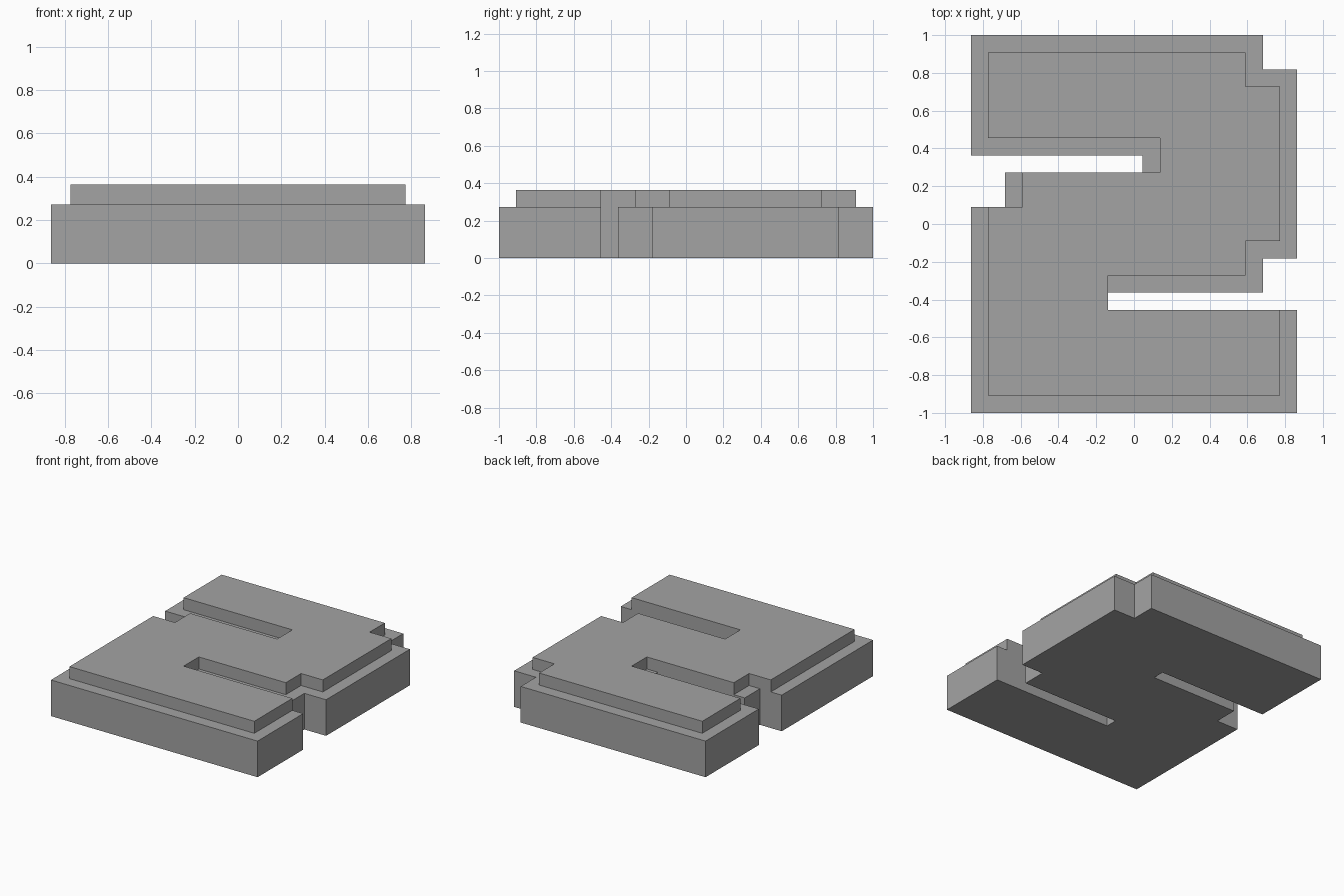
import bpy
import bmesh

# Remove the default cube
cube = bpy.data.objects.get("Cube")
if cube:
    bpy.data.objects.remove(cube, do_unlink=True)

UNIT = 1 / 22  # layout grid step


def make_material(name, colour):
    material = bpy.data.materials.new(name)
    material.use_nodes = True
    material.diffuse_color = colour
    shader = next(n for n in material.node_tree.nodes if n.type == "BSDF_PRINCIPLED")
    shader.inputs["Base Color"].default_value = colour
    return material


def stepped_outline(x_steps, y_steps):
    """Right-angled outline: each x is a vertical wall, each y the horizontal edge before it."""
    points = []
    for i, x in enumerate(x_steps):
        points.append((x, y_steps[i]))
        points.append((x, y_steps[(i + 1) % len(y_steps)]))
    return points


def make_slab(name, outline, bottom, top, material):
    bm = bmesh.new()
    verts = [bm.verts.new((x * UNIT, y * UNIT, bottom * UNIT)) for x, y in outline]
    face = bm.faces.new(verts)
    extruded = bmesh.ops.extrude_face_region(bm, geom=[face], use_keep_orig=True)
    raised = [g for g in extruded["geom"] if isinstance(g, bmesh.types.BMVert)]
    bmesh.ops.translate(bm, verts=raised, vec=(0, 0, (top - bottom) * UNIT))
    bmesh.ops.recalc_face_normals(bm, faces=bm.faces)
    mesh = bpy.data.meshes.new(name)
    bm.to_mesh(mesh)
    bm.free()
    mesh.materials.append(material)
    slab = bpy.data.objects.new(name, mesh)
    bpy.context.collection.objects.link(slab)
    return slab


grey = make_material("plain grey", (0.37, 0.37, 0.37, 1))

# Wide lower slab with a slot cut in from each side
base_outline = stepped_outline(
    [19, -3, 15, 19, 15, -19, 1, -15, -19],
    [-22, -10, -8, -4, 18, 22, 8, 6, 2],
)
make_slab("base_slab", base_outline, 0, 6, grey)

# Raised upper slab, set back to leave a ledge on the outer edges
upper_outline = stepped_outline(
    [17, -3, 13, 17, 13, -17, 3, -13, -17],
    [-20, -10, -6, -2, 16, 20, 10, 6, 2],
)
make_slab("upper_slab", upper_outline, 6, 8, grey)
